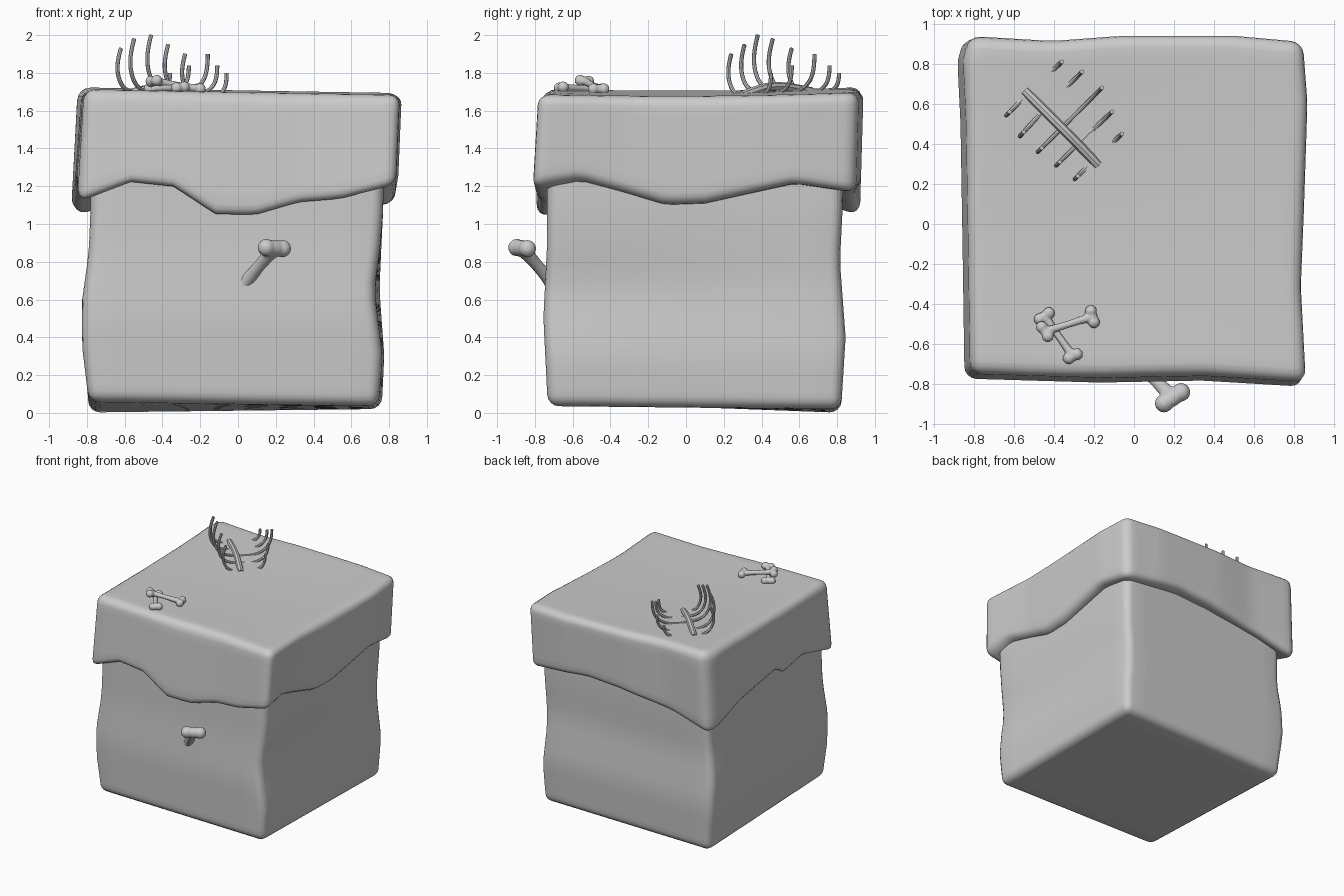
import bpy, bmesh, math
from mathutils import Vector

if "Cube" in bpy.data.objects:
    bpy.data.objects.remove(bpy.data.objects["Cube"])


def interp(knots, t):
    # piecewise linear lookup in (position, value) pairs
    if t <= knots[0][0]:
        return knots[0][1]
    for (a, va), (b, vb) in zip(knots, knots[1:]):
        if t <= b:
            return va + (vb - va) * (t - a) / (b - a)
    return knots[-1][1]


def mix(a, b, t):
    return a + (b - a) * t


def bilinear(c, u, v):
    # c = front left, front right, back right, back left
    return mix(mix(c[0], c[1], u), mix(c[3], c[2], u), v)


def finish(ob):
    bpy.ops.object.select_all(action='DESELECT')
    ob.select_set(True)
    bpy.context.view_layer.objects.active = ob
    bpy.ops.object.shade_smooth()


def to_object(name, bm):
    me = bpy.data.meshes.new(name)
    bm.to_mesh(me)
    bm.free()
    ob = bpy.data.objects.new(name, me)
    bpy.context.collection.objects.link(ob)
    return ob


def soft_block(name, size, radius, cuts, warp):
    # rounded box, sliced into a grid, then warped by a function of (u, v, w)
    bm = bmesh.new()
    bmesh.ops.create_cube(bm, size=1)
    for v in bm.verts:
        v.co = Vector((v.co[i] + 0.5) * size[i] for i in range(3))
    bmesh.ops.bevel(bm, geom=bm.edges[:], offset=radius, segments=4, profile=0.5, affect='EDGES')
    for axis in range(3):
        n = Vector((0, 0, 0))
        n[axis] = 1
        for k in range(1, cuts[axis]):
            bmesh.ops.bisect_plane(bm, geom=bm.verts[:] + bm.edges[:] + bm.faces[:],
                                   plane_co=n * (size[axis] * k / cuts[axis]), plane_no=n)
    for v in bm.verts:
        v.co = warp(*(v.co[i] / size[i] for i in range(3)))
    bmesh.ops.recalc_face_normals(bm, faces=bm.faces[:])
    ob = to_object(name, bm)
    finish(ob)


# Body: lumpy block with gently bulging walls
LEFT = [(0, -.79), (.1, -.795), (.35, -.825), (.6, -.825), (.85, -.79), (1.1, -.78), (1.4, -.78)]
RIGHT_F = [(0, .74), (.3, .765), (.65, .72), (.9, .755), (1.1, .77), (1.4, .77)]
RIGHT_B = [(0, .76), (.3, .775), (.65, .75), (.9, .76), (1.1, .77), (1.4, .77)]
FRONT = [(0, -.73), (.5, -.755), (.9, -.735), (1.4, -.735)]
BACK = [(0, .82), (.4, .845), (.8, .815), (1.1, .83), (1.4, .83)]


def body_warp(u, v, w):
    z = mix(bilinear((.06, .035, .02, 0), u, v), 1.35, w)
    x = mix(interp(LEFT, z), mix(interp(RIGHT_F, z), interp(RIGHT_B, z), v), u)
    y = mix(interp(FRONT, z), interp(BACK, z), v)
    return Vector((x, y, z))


soft_block("body", (1.56, 1.56, 1.33), .06, (8, 8, 14), body_warp)

# Cap: overhanging slab with a wavy lower rim
RIM_F = [(-.84, 1.10), (-.56, 1.21), (-.33, 1.185), (-.11, 1.035), (.10, 1.03), (.33, 1.10), (.55, 1.12), (.85, 1.20)]
RIM_R = [(-.77, 1.20), (-.52, 1.24), (-.07, 1.10), (.13, 1.105), (.60, 1.21), (.92, 1.16)]
RIM_B = [(-.84, 1.03), (-.5, 1.12), (0, 1.20), (.3, 1.22), (.85, 1.16)]
RIM_L = [(-.77, 1.10), (-.35, 1.22), (-.1, 1.17), (.0, 1.24), (.5, 1.16), (.92, 1.03)]
TOP_L = [(0, -.815), (.4, -.825), (.75, -.835), (.93, -.85), (1, -.82)]
TOP_R = [(0, .86), (.28, .835), (.5, .85), (.82, .868), (1, .845)]
TOP_F = [(0, -.745), (.4, -.765), (.7, -.755), (1, -.785)]
TOP_B = [(0, .94), (.25, .915), (.45, .94), (.8, .94), (1, .91)]


def cap_warp(u, v, w):
    xr, yr = mix(-.84, .85, u), mix(-.77, .92, v)
    low = (mix(interp(RIM_F, xr), interp(RIM_B, xr), v) + mix(interp(RIM_L, yr), interp(RIM_R, yr), u)
           - bilinear((1.10, 1.20, 1.16, 1.03), u, v))
    top = bilinear((1.715, 1.685, 1.695, 1.725), u, v) - .02 * math.sin(math.pi * v) * math.sin(math.pi * (.2 + .6 * u))
    flare = 1 - w
    x = mix(interp(TOP_L, v) - .035 * flare, interp(TOP_R, v) - .02 * flare, u)
    y = mix(interp(TOP_F, u) - .03 * flare, interp(TOP_B, u) - .015 * flare, v)
    return Vector((x, y, mix(low, top, w)))


soft_block("cap", (1.69, 1.69, .55), .06, (30, 30, 5), cap_warp)


# Bones: shaft with two knobs per end, fused by a voxel remesh
def bone(name, ends, shaft_r, knob_r):
    bm = bmesh.new()
    mids = [sum((Vector(k) for k in e), Vector()) / len(e) for e in ends]
    d = mids[1] - mids[0]
    steps = 14
    for i in range(steps + 1):
        t = i / steps
        r = shaft_r * (1 + .35 * (2 * t - 1) ** 2)
        s = bmesh.ops.create_icosphere(bm, subdivisions=2, radius=r)
        bmesh.ops.translate(bm, verts=s['verts'], vec=mids[0] + d * t)
    for e in ends:
        for k in e:
            s = bmesh.ops.create_icosphere(bm, subdivisions=3, radius=knob_r)
            bmesh.ops.translate(bm, verts=s['verts'], vec=Vector(k))
    ob = to_object(name, bm)
    m = ob.modifiers.new("fuse", 'REMESH')
    m.mode = 'VOXEL'
    m.voxel_size = shaft_r * .3
    m.use_smooth_shade = True
    s = ob.modifiers.new("soften", 'SMOOTH')
    s.iterations = 4
    finish(ob)


bone("front_bone", [[(.15, -.895, .875), (.235, -.84, .87)], [(.03, -.70, .68)]], .034, .047)
bone("top_bone_a", [[(-.46, -.515, 1.755), (-.43, -.56, 1.76)], [(-.215, -.435, 1.715), (-.20, -.49, 1.715)]], .019, .03)
bone("top_bone_b", [[(-.47, -.475, 1.715), (-.425, -.445, 1.715)], [(-.325, -.67, 1.72), (-.285, -.65, 1.725)]], .019, .03)


# Rib cage: half-buried spine with five curved ribs
def tube(name, pts, r):
    cu = bpy.data.curves.new(name, 'CURVE')
    cu.dimensions = '3D'
    cu.bevel_depth = r
    cu.bevel_resolution = 2
    cu.use_fill_caps = True
    sp = cu.splines.new('NURBS')
    sp.points.add(len(pts) - 1)
    for p, c in zip(sp.points, pts):
        p.co = (*c, 1)
    sp.order_u = 3
    sp.use_endpoint_u = True
    sp.resolution_u = 5
    ob = bpy.data.objects.new(name, cu)
    bpy.context.collection.objects.link(ob)
    bpy.ops.object.select_all(action='DESELECT')
    ob.select_set(True)
    bpy.context.view_layer.objects.active = ob
    bpy.ops.object.convert(target='MESH')
    bpy.ops.object.shade_smooth_by_angle()


tube("spine", [(-.545, .665, 1.70), (-.45, .57, 1.72), (-.36, .48, 1.73), (-.28, .40, 1.72), (-.18, .295, 1.68)], .024)
RIBS = [  # left tip, spine point, right tip
    ((-.62, .56, 1.93), (-.53, .65, 1.69), (-.36, .81, 1.80)),
    ((-.55, .46, 1.98), (-.45, .57, 1.69), (-.26, .76, 1.84)),
    ((-.46, .38, 2.00), (-.36, .48, 1.70), (-.16, .68, 1.90)),
    ((-.37, .31, 1.95), (-.28, .40, 1.69), (-.11, .56, 1.84)),
    ((-.28, .24, 1.90), (-.20, .32, 1.67), (-.06, .45, 1.80)),
]
LEFT_ARC = [(1, 1), (1.2, .75), (1.2, .4), (.85, .1)]
RIGHT_ARC = [(.5, -.03), (.85, .2), (1, .6), (1, 1)]
for i, (a, c, b) in enumerate(RIBS):
    a, c, b = Vector(a), Vector(c), Vector(b)
    path = []
    for tip, arc in ((a, LEFT_ARC), (None, None), (b, RIGHT_ARC)):
        if tip is None:
            path.append(c)
            continue
        for f, h in arc:
            path.append(Vector((mix(c.x, tip.x, f), mix(c.y, tip.y, f), mix(c.z, tip.z, h))))
    tube("rib_%d" % (i + 1), path, .011)
